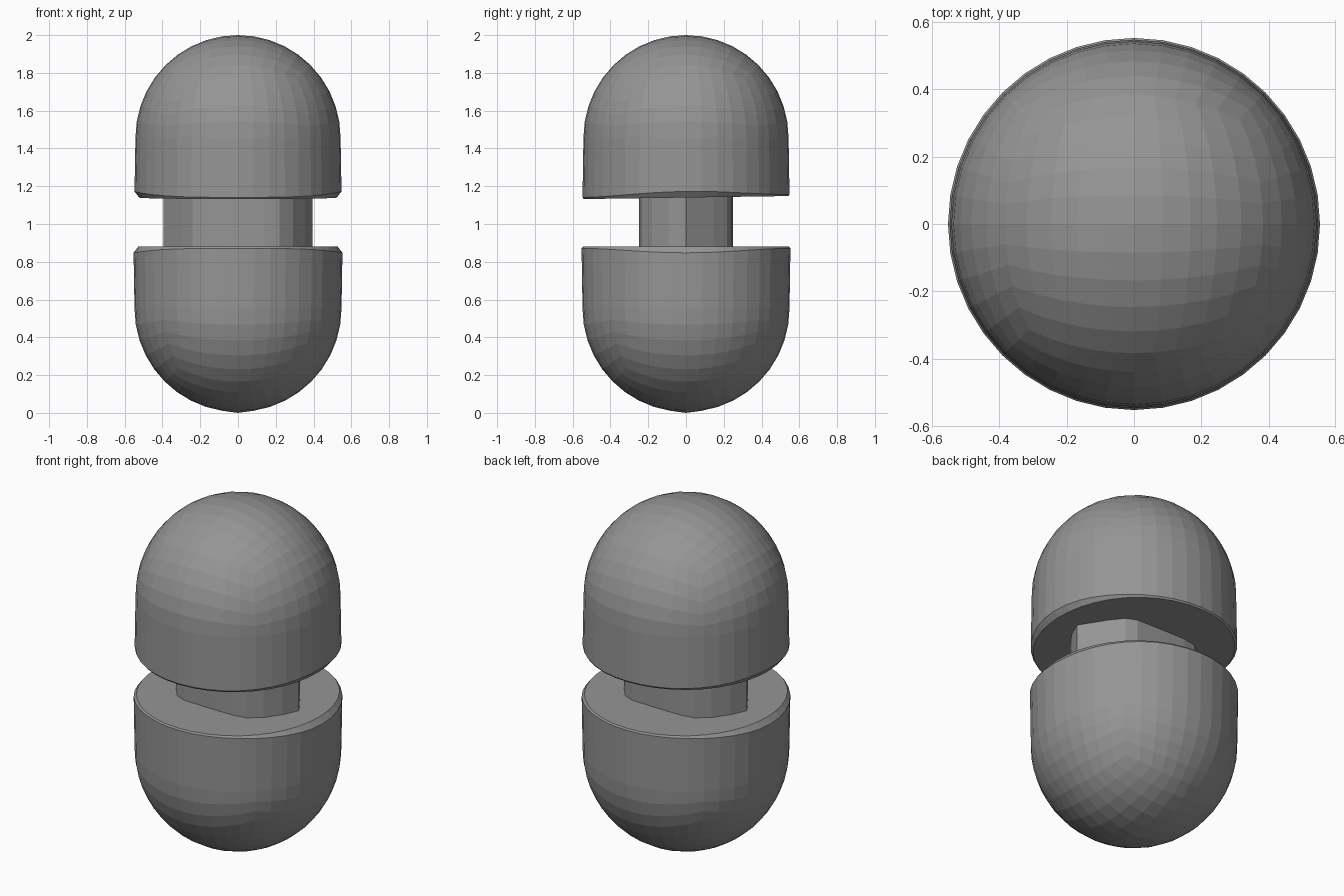
import bpy, bmesh
from math import tan, pi
from mathutils import Vector

if "Cube" in bpy.data.objects:
    bpy.data.objects.remove(bpy.data.objects["Cube"])

dark_grey = bpy.data.materials.new("dark_grey")
dark_grey.diffuse_color = (0.3, 0.3, 0.3, 1)
dark_grey.use_nodes = True
dark_grey.node_tree.nodes["Principled BSDF"].inputs["Base Color"].default_value = dark_grey.diffuse_color


def finish(bm, name):
    bmesh.ops.recalc_face_normals(bm, faces=bm.faces[:])
    mesh = bpy.data.meshes.new(name)
    bm.to_mesh(mesh)
    bm.free()
    mesh.materials.append(dark_grey)
    obj = bpy.data.objects.new(name, mesh)
    bpy.context.collection.objects.link(obj)
    return obj


def capsule_half(name, tip, rim, radius, flare, tilt=0.0):
    """Quad-sphere dome on a short cylinder; works upward or downward."""
    up = 1 if tip > rim else -1
    bm = bmesh.new()
    bmesh.ops.create_cube(bm, size=2)
    bmesh.ops.subdivide_edges(bm, edges=bm.edges[:], cuts=9, use_grid_fill=True)
    bmesh.ops.delete(bm, geom=[v for v in bm.verts if v.co.z < -1e-4], context='VERTS')

    # Dome: even-angle cube projected to a sphere
    for v in bm.verts:
        p = Vector([tan(c * pi / 4) for c in v.co]).normalized() * radius
        v.co = Vector((p.x, p.y, tip + up * (p.z - radius)))

    # Skirt, then a small rim chamfer that is widest at the left and right
    for step in range(2):
        edges = [e for e in bm.edges if e.is_boundary]
        new = bmesh.ops.extrude_edge_only(bm, edges=edges)['geom']
        for v in [g for g in new if isinstance(g, bmesh.types.BMVert)]:
            d = Vector((v.co.x, v.co.y, 0)).normalized()
            bevel = 0.007 + 0.018 * d.x ** 4
            z = rim + tilt * d.y
            v.co = d * (flare if step == 0 else flare - bevel)
            v.co.z = z + up * bevel * 1.3 if step == 0 else z
    bmesh.ops.contextual_create(bm, geom=[e for e in bm.edges if e.is_boundary])
    return finish(bm, name)


def neck(name, z0, z1):
    """Prism with sharp left and right edges; the back repeats the front half-turned."""
    front = [(-0.395, 0), (-0.30, -0.145), (-0.24, -0.218), (-0.18, -0.243),
             (0, -0.248), (0.14, -0.248), (0.22, -0.234), (0.29, -0.18), (0.355, -0.09)]
    outline = front + [(-x, -y) for x, y in front]
    bm = bmesh.new()
    face = bm.faces.new([bm.verts.new((x, y, z0)) for x, y in outline])
    new = bmesh.ops.extrude_face_region(bm, geom=[face])['geom']
    for v in new:
        if isinstance(v, bmesh.types.BMVert):
            v.co.z = z1
    # Keep the base closed
    bmesh.ops.holes_fill(bm, edges=[e for e in bm.edges if e.is_boundary], sides=0)
    return finish(bm, name)


capsule_half("upper_dome", 2.0, 1.14, 0.543, 0.548, tilt=0.008)
capsule_half("lower_dome", 0.005, 0.88, 0.548, 0.553)
neck("neck", 0.86, 1.16)

# Rest the lower dome exactly on the ground
for v in bpy.data.objects["lower_dome"].data.vertices:
    if v.co.z < 0.006:
        v.co.z = 0
